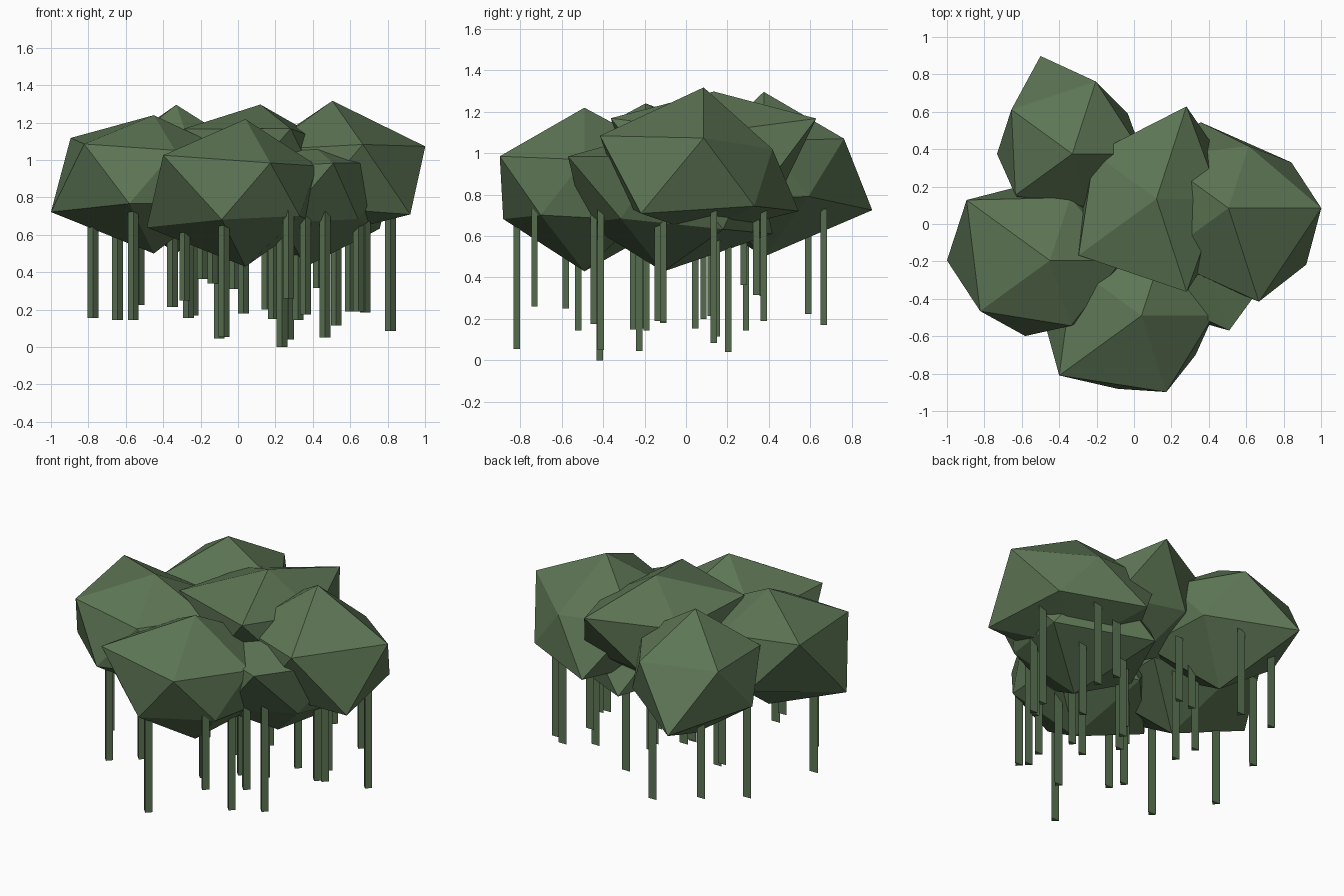
import bpy, bmesh
from math import sin, cos, radians, sqrt

leaf = bpy.data.materials.new("leaf_green")
leaf.diffuse_color = (0.11, 0.18, 0.09, 1)

SQUASH = 0.72                      # vertical flattening of every clump
RING_R, RING_Z = 2 / sqrt(5), 1 / sqrt(5)


def finish(name, bm):
    bmesh.ops.recalc_face_normals(bm, faces=bm.faces)
    me = bpy.data.meshes.new(name)
    bm.to_mesh(me)
    bm.free()
    me.materials.append(leaf)
    ob = bpy.data.objects.new(name, me)
    bpy.context.collection.objects.link(ob)


def clump(name, centre, top, upper, lower, bottom):
    """Icosahedron whose corners are each pushed to their own radius."""
    bm = bmesh.new()
    cx, cy, cz = centre

    def corner(r, deg, ring, z):
        a = radians(deg)
        return bm.verts.new((cx + r * ring * cos(a), cy + r * ring * sin(a),
                             cz + r * z * SQUASH))

    t = corner(top, 0, 0, 1)
    u = [corner(r, 72 * i, RING_R, RING_Z) for i, r in enumerate(upper)]
    l = [corner(r, 36 + 72 * i, RING_R, -RING_Z) for i, r in enumerate(lower)]
    b = corner(bottom, 0, 0, -1)
    for i in range(5):
        j = (i + 1) % 5
        for f in ((t, u[i], u[j]), (u[i], l[i], u[j]),
                  (l[i], l[j], u[j]), (b, l[j], l[i])):
            bm.faces.new(f)
    finish(name, bm)


# Foliage clumps
clump("foliage_front", (0.04, -0.49, 0.83), 0.54,
      (0.43, 0.50, 0.50, 0.608, 0.48), (0.48, 0.50, 0.59, 0.46, 0.40), 0.556)
clump("foliage_right", (0.505, 0.085, 0.894), 0.587,
      (0.555, 0.39, 0.52, 0.50, 0.588), (0.465, 0.54, 0.46, 0.45, 0.575), 0.40)
clump("foliage_left", (-0.45, -0.195, 0.92), 0.444,
      (0.43, 0.395, 0.615, 0.515, 0.41), (0.48, 0.475, 0.615, 0.475, 0.48), 0.583)
clump("foliage_back", (-0.33, 0.375, 0.923), 0.517,
      (0.42, 0.455, 0.45, 0.42, 0.33), (0.41, 0.615, 0.45, 0.48, 0.48), 0.587)
clump("foliage_centre", (0.12, 0.135, 0.98), 0.44,
      (0.38, 0.58, 0.46, 0.575, 0.585), (0.46, 0.40, 0.45, 0.45, 0.45), 0.50)
clump("foliage_low", (0.36, -0.11, 0.81), 0.42,
      (0.54, 0.53, 0.45, 0.45, 0.54), (0.55, 0.62, 0.48, 0.45, 0.39), 0.53)

# Hanging strands: x, y, lower end
strands = [
    (-0.775, -0.20, 0.155), (-0.645, 0.29, 0.145), (-0.56, -0.52, 0.145),
    (-0.53, 0.59, 0.225), (-0.35, 0.12, 0.215), (-0.285, -0.58, 0.25),
    (-0.265, 0.045, 0.155), (-0.24, 0.665, 0.17), (-0.19, 0.28, 0.365),
    (-0.135, -0.25, 0.34), (-0.10, -0.225, 0.045), (-0.075, -0.815, 0.055),
    (-0.02, 0.37, 0.31), (0.03, -0.11, 0.18), (0.155, 0.085, 0.20),
    (0.19, -0.255, 0.15), (0.235, -0.415, 0.0), (0.27, 0.205, 0.04),
    (0.27, -0.73, 0.26), (0.32, -0.19, 0.145), (0.36, -0.445, 0.175),
    (0.43, 0.34, 0.315), (0.465, -0.41, 0.05), (0.525, 0.15, 0.115),
    (0.60, 0.375, 0.19), (0.645, -0.135, 0.19), (0.68, -0.11, 0.185),
    (0.815, 0.135, 0.085),
]
# Each strand is a thin three-sided prism, pointed to the front
bm = bmesh.new()
for x, y, low in strands:
    high = 0.66 if y < -0.8 else 0.73
    section = [(x, y - 0.016), (x + 0.029, y + 0.015), (x - 0.029, y + 0.015)]
    lo = [bm.verts.new((*p, low)) for p in section]
    hi = [bm.verts.new((*p, high)) for p in section]
    bm.faces.new(lo)
    bm.faces.new(hi)
    for i in range(3):
        j = (i + 1) % 3
        bm.faces.new((lo[i], lo[j], hi[j], hi[i]))
finish("hanging_strands", bm)
